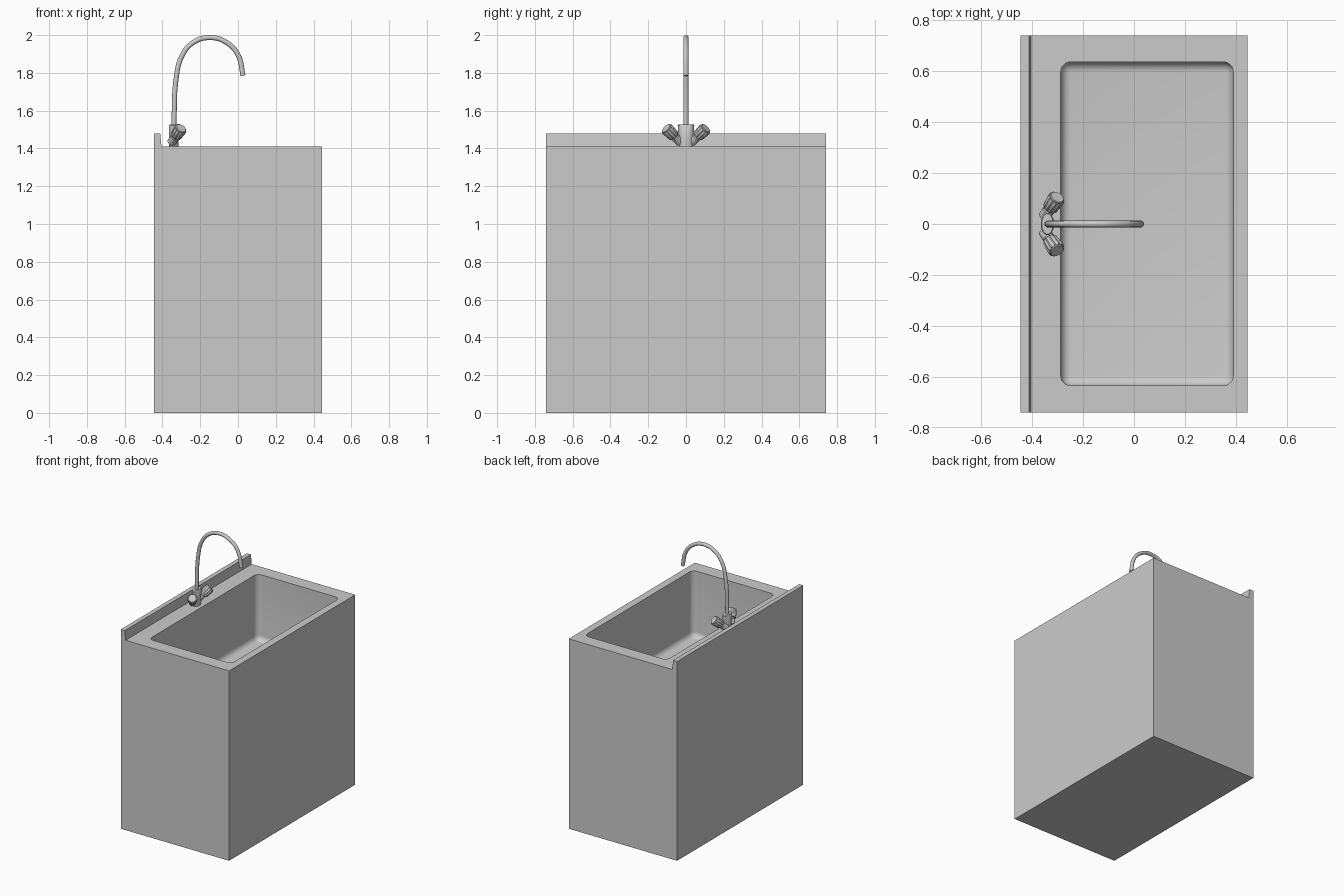
import bpy, bmesh, math
from mathutils import Vector, Matrix

if "Cube" in bpy.data.objects:
    bpy.data.objects.remove(bpy.data.objects["Cube"])


def finish(name, bm, smooth=True):
    bmesh.ops.recalc_face_normals(bm, faces=bm.faces)
    me = bpy.data.meshes.new(name)
    bm.to_mesh(me)
    bm.free()
    ob = bpy.data.objects.new(name, me)
    bpy.context.collection.objects.link(ob)
    if smooth:
        smooth_by_angle(ob)
    return ob


def smooth_by_angle(ob):
    bpy.ops.object.select_all(action='DESELECT')
    ob.select_set(True)
    bpy.context.view_layer.objects.active = ob
    bpy.ops.object.shade_smooth_by_angle(angle=math.radians(35))


def loft(name, rings, n=32, matrix=Matrix(), flute=0.0):
    """Capped stack of rings (height, x radius, y radius), with optional flutes."""
    bm = bmesh.new()
    loops = []
    for h, rx, ry in rings:
        loop = []
        for i in range(n):
            a = 2 * math.pi * i / n
            k = 1 - flute if i % 4 < 2 else 1
            loop.append(bm.verts.new(matrix @ Vector((rx * k * math.cos(a), ry * k * math.sin(a), h))))
        loops.append(loop)
    for lo, hi in zip(loops, loops[1:]):
        for i in range(n):
            j = (i + 1) % n
            bm.faces.new((lo[i], lo[j], hi[j], hi[i]))
    bm.faces.new(loops[0][::-1])
    bm.faces.new(loops[-1])
    return finish(name, bm)


# Cabinet with deck and raised backsplash: side profile extruded along y
profile = [(-0.445, 0), (0.445, 0), (0.445, 1.41), (-0.405, 1.41), (-0.412, 1.48), (-0.445, 1.48)]
bm = bmesh.new()
face = bm.faces.new([bm.verts.new((x, -0.74, z)) for x, z in profile])
ext = bmesh.ops.extrude_face_region(bm, geom=[face])
bmesh.ops.translate(bm, vec=(0, 1.48, 0), verts=[v for v in ext['geom'] if isinstance(v, bmesh.types.BMVert)])
cabinet = finish("sink_cabinet", bm, smooth=False)

# Basin: rounded box cut out of the deck
X0, X1, Y0, Y1, Z0, Z1 = -0.288, 0.39, -0.635, 0.637, 0.92, 1.5
bm = bmesh.new()
bmesh.ops.create_cube(bm, size=1, matrix=Matrix.Translation(((X0 + X1) / 2, (Y0 + Y1) / 2, (Z0 + Z1) / 2))
                      @ Matrix.Diagonal((X1 - X0, Y1 - Y0, Z1 - Z0, 1)))
edges = [e for e in bm.edges if min(v.co.z for v in e.verts) < Z1 - 0.01]
bmesh.ops.bevel(bm, geom=edges, offset=0.04, segments=6, profile=0.5, affect='EDGES')
cutter = finish("basin_cutter", bm)
cutter.hide_render = True
mod = cabinet.modifiers.new("basin", 'BOOLEAN')
mod.operation = 'DIFFERENCE'
mod.solver = 'EXACT'
mod.object = cutter
bpy.ops.object.select_all(action='DESELECT')
cabinet.select_set(True)
bpy.context.view_layer.objects.active = cabinet
bpy.ops.object.modifier_apply(modifier=mod.name)
bpy.data.objects.remove(cutter)
smooth_by_angle(cabinet)

# Tap body: oval, slightly wider at the top
loft("tap_body", [(1.405, 0.024, 0.034), (1.44, 0.024, 0.037), (1.522, 0.026, 0.044), (1.528, 0.022, 0.04)],
     matrix=Matrix.Translation((-0.34, 0, 0)))

# Angled valves and fluted knobs on both sides
for side, s in (("left", -1), ("right", 1)):
    axis = Vector((0.43, 0.64 * s, 0.64)).normalized()
    place = Matrix.Translation((-0.315, 0.085 * s, 1.487)) @ axis.to_track_quat('Z', 'Y').to_matrix().to_4x4()
    stem = [(-0.085, 0.024), (-0.045, 0.024), (-0.04, 0.02), (-0.02, 0.02)]
    loft(side + "_valve", [(h, r, r) for h, r in stem], matrix=place)
    grip = [(-0.034, 0.029), (-0.03, 0.031), (0.022, 0.035), (0.026, 0.033)]
    loft(side + "_knob", [(h, r, r) for h, r in grip], n=48, matrix=place, flute=0.09)
    cap = [(0.02, 0.029), (0.03, 0.029), (0.033, 0.026)]
    loft(side + "_knob_cap", [(h, r, r) for h, r in cap], matrix=place)

# Gooseneck spout swept along a curve
path = [(-0.34, 1.51), (-0.326, 1.78), (-0.3, 1.883), (-0.245, 1.955), (-0.15, 1.987),
        (-0.055, 1.957), (0.0, 1.895), (0.027, 1.785)]
cu = bpy.data.curves.new("spout", 'CURVE')
cu.dimensions = '3D'
cu.bevel_depth = 0.0132
cu.bevel_resolution = 4
cu.resolution_u = 8
cu.use_fill_caps = True
sp = cu.splines.new('BEZIER')
sp.bezier_points.add(len(path) - 1)
for p, (x, z) in zip(sp.bezier_points, path):
    p.co = (x, 0, z)
    p.handle_left_type = p.handle_right_type = 'AUTO'
spout = bpy.data.objects.new("spout", cu)
bpy.context.collection.objects.link(spout)
